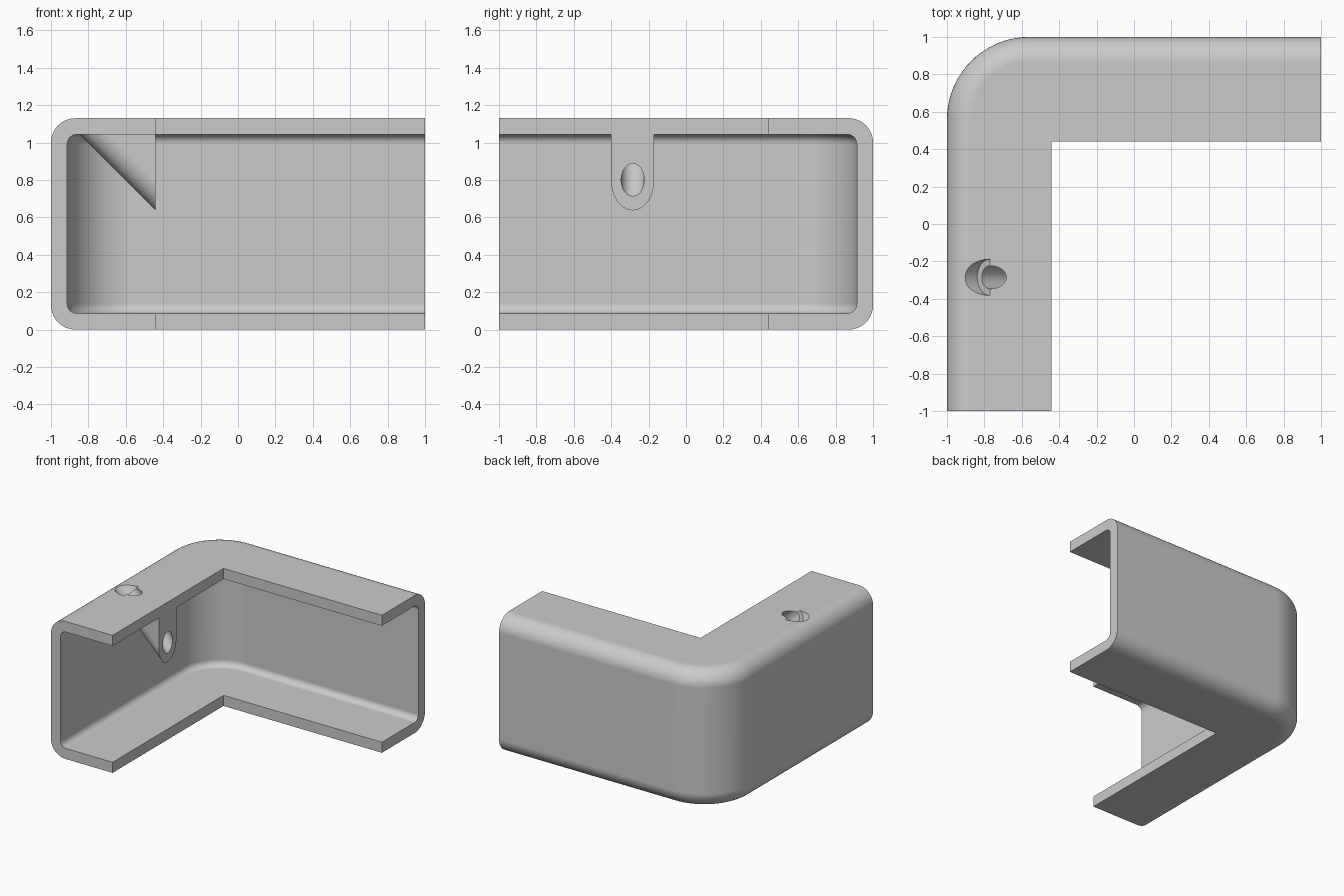
import bpy, bmesh
from math import sin, cos, pi, radians
from mathutils import Vector

if "Cube" in bpy.data.objects:
    bpy.data.objects.remove(bpy.data.objects["Cube"])

HEIGHT, WALL, DEPTH = 1.13, 0.087, 0.56   # channel section
CORNER = 0.44                             # plan radius of the outer corner
EDGE = DEPTH - 1                          # x of the open edge
BOSS_Y, BOSS_Z, BOSS_R = -0.285, 0.80, 0.115

grey = bpy.data.materials.new("light_grey")
grey.use_nodes = True
colour = (0.6, 0.6, 0.6, 1)
grey.diffuse_color = colour
grey.node_tree.nodes["Principled BSDF"].inputs["Base Color"].default_value = colour


def make_object(name, bm):
    bmesh.ops.remove_doubles(bm, verts=bm.verts, dist=0.0001)
    bmesh.ops.dissolve_limit(bm, angle_limit=0.002, verts=bm.verts, edges=bm.edges)
    bmesh.ops.recalc_face_normals(bm, faces=bm.faces)
    mesh = bpy.data.meshes.new(name)
    bm.to_mesh(mesh)
    bm.free()
    mesh.materials.append(grey)
    obj = bpy.data.objects.new(name, mesh)
    bpy.context.collection.objects.link(obj)
    return obj


def arc(cx, cy, r, start, end, steps):
    angles = [radians(start + (end - start) * i / steps) for i in range(steps + 1)]
    return [(cx + r * cos(a), cy + r * sin(a)) for a in angles]


# C-shaped section as (inward offset, height)
R_OUT, R_IN = 0.13, 0.05
near, low, high = WALL + R_IN, WALL + R_IN, HEIGHT - WALL - R_IN
section = ([(DEPTH, HEIGHT)]
           + arc(R_OUT, HEIGHT - R_OUT, R_OUT, 90, 180, 10)
           + arc(R_OUT, R_OUT, R_OUT, 180, 270, 10)
           + [(DEPTH, 0), (DEPTH, WALL)]
           + arc(near, low, R_IN, 270, 180, 6)
           + arc(near, high, R_IN, 180, 90, 6)
           + [(DEPTH, HEIGHT - WALL)])


def path(offset):
    """Plan line of the bend at one inward offset."""
    r = max(CORNER - offset, 0)
    c = 1 - max(CORNER, offset)
    return [(1, 1 - offset)] + arc(-c, c, r, 90, 180, 20) + [(offset - 1, -1)]


# Channel swept round the corner
bm = bmesh.new()
rows = [[bm.verts.new((x, y, z)) for x, y in path(d)] for d, z in section]
for a, b in zip(rows, rows[1:] + rows[:1]):
    for i in range(len(a) - 1):
        bm.faces.new((a[i], a[i + 1], b[i + 1], b[i]))
for end in (0, -1):
    bm.faces.new([row[end] for row in rows])
channel = make_object("corner_channel", bm)

# Sloping screw boss under the top flange
bm = bmesh.new()
top = HEIGHT - WALL + 0.002
outline = [(BOSS_Y + BOSS_R * cos(a), BOSS_Z + BOSS_R * 2 ** 0.5 * sin(a))
           for a in [pi + pi * i / 24 for i in range(25)]]
front = [bm.verts.new((EDGE, y, z)) for y, z in outline]
back = [bm.verts.new((EDGE - (top - z), y, top)) for y, z in outline]
corners = [bm.verts.new((EDGE, y, top)) for y in (outline[0][0], outline[-1][0])]
for i in range(len(front) - 1):
    bm.faces.new((front[i], front[i + 1], back[i + 1], back[i]))
bm.faces.new(front + corners[::-1])
bm.faces.new(back + corners[::-1])
bm.faces.new((corners[0], front[0], back[0]))
bm.faces.new((corners[1], front[-1], back[-1]))
boss = make_object("screw_boss", bm)

# Stepped drill: narrow shank with a wider head, turned about its sloping axis
bm = bmesh.new()
axis = Vector((1, 0, -1)).normalized()
side = Vector((1, 0, 1)).normalized()
seat = Vector((EDGE - (HEIGHT - BOSS_Z), BOSS_Y, HEIGHT))
rings = []
for r, along in ((0.097, -0.4), (0.097, 0), (0.062, 0), (0.062, 0.7)):
    rings.append([bm.verts.new(seat + axis * along + side * u + Vector((0, v, 0)))
                  for u, v in arc(0, 0, r, 0, 360 - 360 / 32, 31)])
for a, b in zip(rings, rings[1:]):
    for i in range(32):
        j = (i + 1) % 32
        bm.faces.new((a[i], a[j], b[j], b[i]))
bm.faces.new(rings[0])
bm.faces.new(rings[-1])
drill = make_object("drill_cutter", bm)
drill.hide_render = True

# Drill both parts, then shade
for obj in (channel, boss):
    cut = obj.modifiers.new("screw_hole", "BOOLEAN")
    cut.operation, cut.solver, cut.object = "DIFFERENCE", "EXACT", drill
    bpy.context.view_layer.update()
    depsgraph = bpy.context.evaluated_depsgraph_get()
    obj.data = bpy.data.meshes.new_from_object(obj.evaluated_get(depsgraph))
    obj.modifiers.clear()
bpy.data.objects.remove(drill)

for obj in (channel, boss):
    bpy.ops.object.select_all(action="DESELECT")
    obj.select_set(True)
    bpy.context.view_layer.objects.active = obj
    bpy.ops.object.shade_smooth_by_angle(angle=radians(30))
    weighted = obj.modifiers.new("even_shading", "WEIGHTED_NORMAL")
    weighted.keep_sharp = True
